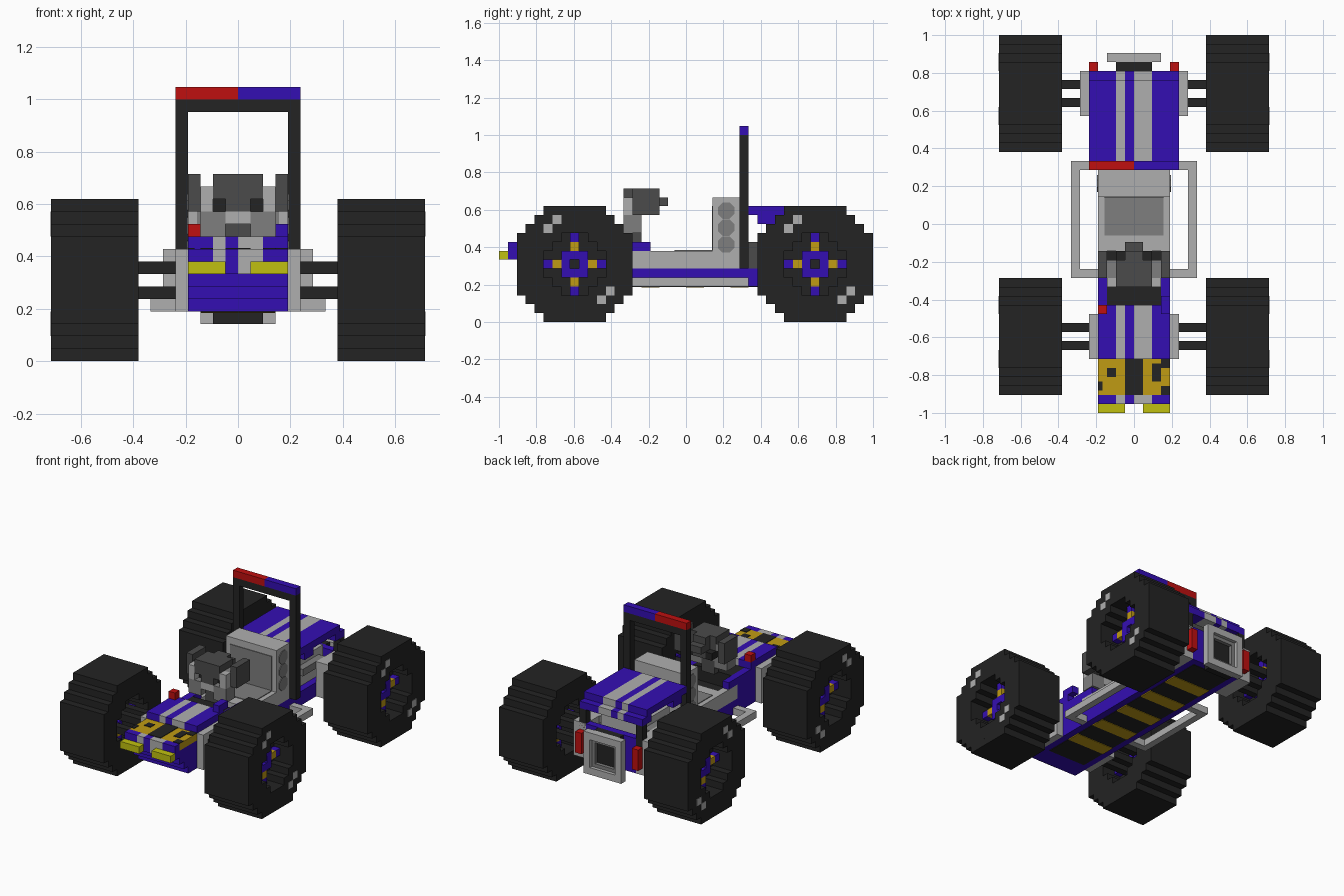
import bpy, bmesh, math
from mathutils import Matrix

cube = bpy.data.objects.get("Cube")
if cube:
    bpy.data.objects.remove(cube, do_unlink=True)

UNIT = 1 / 21  # edge of one building block


def material(name, r, g, b):
    m = bpy.data.materials.new(name)
    m.use_nodes = True
    m.diffuse_color = (r, g, b, 1)
    m.node_tree.nodes["Principled BSDF"].inputs["Base Color"].default_value = (r, g, b, 1)
    return m


BLUE = material("violet blue", .034, .0045, .45)
LIGHT = material("light grey", .43, .43, .43)
MID = material("mid grey", .21, .21, .21)
DARK = material("dark grey", .07, .07, .07)
BLACK = material("black", .017, .017, .017)
RED = material("red", .52, .005, .005)
YELLOW = material("yellow", .53, .53, .005)
GOLD = material("gold", .53, .33, .007)


def finish(name, bm, mat):
    mesh = bpy.data.meshes.new(name)
    bm.to_mesh(mesh)
    bm.free()
    mesh.materials.append(mat)
    obj = bpy.data.objects.new(name, mesh)
    bpy.context.scene.collection.objects.link(obj)
    return obj


def add_box(bm, x, y, z):
    size = [UNIT * (b - a) for a, b in (x, y, z)]
    mid = [UNIT * (a + b) / 2 for a, b in (x, y, z)]
    bmesh.ops.create_cube(bm, size=1, matrix=Matrix.Translation(mid) @ Matrix.Diagonal((*size, 1)))


def part(name, mat, x, y, z, pair=False):
    """One block, or a left and right pair of blocks."""
    bm = bmesh.new()
    add_box(bm, x, y, z)
    if pair:
        add_box(bm, (-x[1], -x[0]), y, z)
    return finish(name, bm, mat)


def striped(name, half, y, z):
    """Bodywork split into racing stripes along its length."""
    edges = (-half, -2, -1, 0, 2, half)
    for i, mat in enumerate((BLUE, LIGHT, BLUE, LIGHT, BLUE)):
        part(f"{name}_stripe_{i}", mat, edges[i:i + 2], y, z)


def frame(name, mat, x, y, z, t=1):
    """Rectangular picture frame in the x-z plane."""
    bm = bmesh.new()
    for side in ((x[0], x[0] + t), (x[1] - t, x[1])):
        add_box(bm, side, y, z)
    for rail in ((z[0], z[0] + t), (z[1] - t, z[1])):
        add_box(bm, (x[0] + t, x[1] - t), y, rail)
    return finish(name, bm, mat)


# Wheels: stepped round tyre with a recessed patterned hub
AXLE_Z = 6.5


def outer(d):
    return 6.5 - max(0, abs(d) - 3)


def hole(d):
    return 3.5 - max(0, abs(d) - 1) if abs(d) <= 3 else 0


def wheel(label, side, cy):
    def across(a, b):
        return (a, b) if side > 0 else (-b, -a)

    tyre, disc = bmesh.new(), bmesh.new()
    for d in range(-6, 7):
        row = (AXLE_Z + d - .5, AXLE_Z + d + .5)
        o, h = outer(d), hole(d)
        if h:
            add_box(tyre, across(8, 15), (cy - o, cy - h), row)
            add_box(tyre, across(8, 15), (cy + h, cy + o), row)
            add_box(disc, across(11, 12), (cy - h, cy + h), row)
        else:
            add_box(tyre, across(8, 15), (cy - o, cy + o), row)
    finish(label + "_tyre", tyre, BLACK)
    finish(label + "_hub_disc", disc, BLACK)

    hub, studs, flecks = bmesh.new(), bmesh.new(), bmesh.new()

    def cell(bm, dy, dz, x):
        y, z = cy + dy, AXLE_Z + dz
        add_box(bm, across(*x), (y - .5, y + .5), (z - .5, z + .5))

    for dy in (-1, 0, 1):
        for dz in (-1, 0, 1):
            if dy or dz:
                cell(hub, dy, dz, (10, 13))
    for dy, dz in ((1, 0), (-1, 0), (0, 1), (0, -1)):
        cell(studs, 2 * dy, 2 * dz, (10, 13))
        cell(hub, 3 * dy, 3 * dz, (10, 13))
    for dy, dz in ((-2, 5), (-3, 4), (4, -3), (3, -4)):
        cell(flecks, dy, dz, (14.5, 15.06))
    finish(label + "_hub", hub, BLUE)
    finish(label + "_hub_studs", studs, GOLD)
    finish(label + "_tyre_flecks", flecks, LIGHT)


for end, cy, bracket in (("front", -12.5, 5), ("rear", 14.5, 6)):
    wheel(end + "_left_wheel", 1, cy)
    wheel(end + "_right_wheel", -1, cy)
    part(end + "_bracket", LIGHT, (4, bracket), (cy - 2.5, cy + 2.5), (4, 9), pair=True)
    for dy in (-1, 1):
        for dz in (-1, 1):
            y, z = cy + dy, AXLE_Z + dz
            part(end + "_axle_rod", BLACK, (4, 11), (y - .5, y + .5), (z - .5, z + .5), pair=True)

# Chassis, with cross bars underneath
part("chassis", BLUE, (-4, 4), (-16, 17), (4, 6))
part("belly_panel", BLACK, (-3, 3), (-14, 16), (3.92, 4.2))
for y in range(-10, 14, 5):
    part("belly_bar", GOLD, (-3, 3), (y, y + 2), (3.85, 4.2))

# Side rails
part("side_rail", LIGHT, (6, 7), (-6, 7), (4, 5), pair=True)
for y in (-6, 6):
    part("rail_end", LIGHT, (4, 6), (y, y + 1), (4, 5), pair=True)

# Nose, stepped inward toward the bottom
for i in range(3):
    part("nose_step", BLUE, (-4, 4), (-17 - i, -15), (4 + i, 5 + i))
part("nose_core", BLUE, (-4, 4), (-19, -15), (7, 8))
striped("nose_front", 4, (-20, -19), (7, 9))
part("headlight", YELLOW, (1, 4), (-21, -20), (7, 8), pair=True)

# Patterned bonnet panel
part("bonnet_panel", GOLD, (-4, 4), (-19, -15), (8, 9))
top = (8.9, 9.08)
part("panel_band", BLACK, (-1, 1), (-19, -15), top)
part("panel_dot", BLACK, (-3, -2), (-17, -16), top)
part("panel_notch", BLACK, (-4, -3.5), (-18.5, -17.5), top)
part("panel_hook", BLACK, (2, 3), (-17.5, -15.5), top)
part("panel_corner_front", BLACK, (3, 4), (-19, -18), top)
part("panel_corner_back", BLACK, (3, 4), (-16, -15), top)

# Bonnet and cowl walls
part("bonnet_body", BLUE, (-4, 4), (-15, -9), (6, 9))
striped("bonnet", 4, (-15, -9), (9, 10))
part("cowl_wall", BLUE, (3, 4), (-9, -6), (6, 9), pair=True)
part("cowl_edge", BLUE, (3, 4), (-6, -4), (8, 9), pair=True)
part("cowl_bump", BLUE, (3, 4), (-10, -8), (10, 11))
part("red_marker", RED, (-4, -3), (-10, -9), (10, 11))
part("footwell", BLACK, (-3, 3), (-9, -3), (6, 7))
part("dash", BLACK, (-3, 3), (-9, -6), (7, 9))

# Tub and seat
part("tub_wall", LIGHT, (3, 4), (-6, -3), (6, 8), pair=True)
part("tub", LIGHT, (-4, 4), (-3, 6), (6, 8))
part("seat_cushion", MID, (-3.3, 3.3), (-1.3, 3), (7.9, 8.1))
part("seat_back", LIGHT, (-4, 4), (3, 6), (8, 14))
part("seat_back_pad", MID, (-3.3, 3.3), (2.9, 3.1), (8.1, 13))
discs = bmesh.new()
for z in (8.7, 10.6, 12.5):
    place = Matrix.Translation((0, 4.5 * UNIT, z * UNIT)) @ Matrix.Rotation(math.pi / 2, 4, "Y")
    bmesh.ops.create_cone(discs, cap_ends=True, segments=8, radius1=UNIT, radius2=UNIT,
                          depth=8.2 * UNIT, matrix=place @ Matrix.Rotation(math.pi / 8, 4, "Z"))
finish("seat_side_discs", discs, MID)

# Steering controls
part("steering_column", DARK, (-1, 1), (-6, -5), (9, 11))
part("column_collar", LIGHT, (-1, 1), (-7, -5), (11, 12))
part("column_arm", MID, (1, 3), (-7, -5), (10, 12), pair=True)
part("steering_block", DARK, (-1, 1), (-7, -3), (12, 15))
part("steering_top", DARK, (1, 2), (-7, -4), (13, 15), pair=True)
part("steering_inset", BLACK, (1, 2), (-6, -3), (12, 13), pair=True)
part("steering_spoke", LIGHT, (2, 3), (-7, -6), (12, 14), pair=True)
part("steering_link", MID, (2, 3), (-6, -4), (13, 14), pair=True)
part("steering_grip", DARK, (3, 4), (-6, -3), (12, 15), pair=True)
part("steering_tip", DARK, (-1, 1), (-3, -2), (13, 14))

# Roll cage
part("cage_post", BLACK, (4, 5), (6, 7), (6, 20), pair=True)
part("cage_beam", BLACK, (-5, 5), (6, 7), (20, 21))
part("cage_cap_right", RED, (-5, 0), (6, 7), (21, 22))
part("cage_cap_left", BLUE, (0, 5), (6, 7), (21, 22))

# Engine and rear deck
part("engine_block", LIGHT, (-3, 3), (8, 15), (6, 10))
part("engine_head", DARK, (-2, 2), (9, 14), (10, 12))
part("engine_pipe", MID, (3, 4), (9, 14), (8, 9), pair=True)
part("engine_mount", DARK, (3, 4), (7, 8), (6, 9), pair=True)
striped("deck", 5, (7, 16), (12, 13))
striped("deck_lip", 5, (15, 17), (11, 12))
part("deck_skirt", BLUE, (4, 5), (8, 10), (11, 12), pair=True)
part("deck_post", BLACK, (4, 5), (16, 17), (5, 11), pair=True)

# Tail
part("tail_panel", BLUE, (-4, 4), (16, 17), (6, 9))
part("tail_light", RED, (4, 5), (17, 18), (5, 8), pair=True)
part("tail_mount", BLACK, (-2, 2), (17, 18), (3, 9))
frame("tail_frame", LIGHT, (-3, 3), (18, 19), (3, 9))
frame("tail_frame_inner", MID, (-2, 2), (18, 18.5), (4, 8), t=.5)
